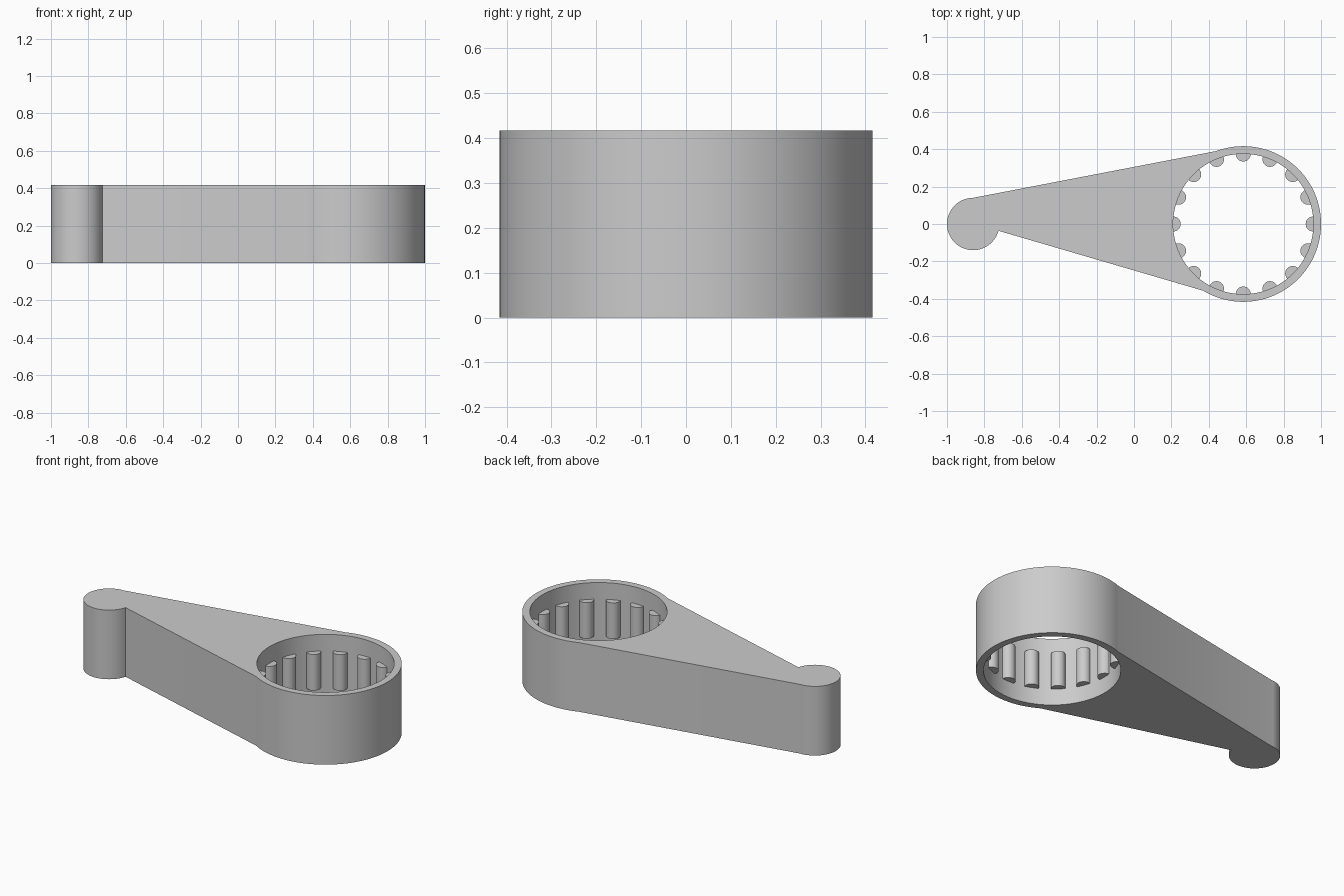
import bpy, bmesh
from math import radians, pi, cos, sin, atan2
from mathutils import Matrix

if "Cube" in bpy.data.objects:
    bpy.data.objects.remove(bpy.data.objects["Cube"])

HEIGHT = 0.417
RING_X, RING_R, HOLE_R = 0.584, 0.416, 0.375
KNOB_X, KNOB_R = -0.86, 0.14
ROLLERS, ROLLER_R, ROLLER_H = 16, 0.04, 0.217

grey = bpy.data.materials.new("plain grey")
grey.use_nodes = True
colour = (0.6, 0.6, 0.6, 1)
grey.diffuse_color = colour
grey.node_tree.nodes["Principled BSDF"].inputs["Base Color"].default_value = colour


def arc(cx, r, start, end, steps):
    """Points on a circle centred at (cx, 0), angles in degrees."""
    angles = [radians(start + (end - start) * i / steps) for i in range(steps + 1)]
    return [(cx + r * cos(a), r * sin(a)) for a in angles]


def finish(obj):
    obj.data.materials.clear()
    obj.data.materials.append(grey)
    bpy.ops.object.select_all(action="DESELECT")
    obj.select_set(True)
    bpy.context.view_layer.objects.active = obj
    bpy.ops.object.shade_smooth_by_angle(angle=radians(30))


# Lever body: ring and knob joined by straight flanks, with a round hole
outline = arc(RING_X, RING_R, -121, 110.5, 80) + arc(KNOB_X, KNOB_R, 90, 345, 56)
hole = arc(RING_X, HOLE_R, 0, 360, 96)[:-1]
curve = bpy.data.curves.new("lever_body", "CURVE")
curve.dimensions = "2D"
curve.fill_mode = "BOTH"
curve.extrude = HEIGHT / 2
for loop in (outline, hole):
    spline = curve.splines.new("POLY")
    spline.points.add(len(loop) - 1)
    for point, (x, y) in zip(spline.points, loop):
        point.co = (x, y, 0, 1)
    spline.use_cyclic_u = True
source = bpy.data.objects.new("body_profile", curve)
bpy.context.collection.objects.link(source)
bpy.context.view_layer.update()
mesh = bpy.data.meshes.new_from_object(
    source.evaluated_get(bpy.context.evaluated_depsgraph_get()))
bpy.data.objects.remove(source)

bm = bmesh.new()
bm.from_mesh(mesh)
bmesh.ops.remove_doubles(bm, verts=bm.verts, dist=0.0001)
bmesh.ops.translate(bm, verts=bm.verts, vec=(0, 0, HEIGHT / 2))
bmesh.ops.recalc_face_normals(bm, faces=bm.faces)
bm.to_mesh(mesh)
bm.free()
mesh.name = "lever_body"
body = bpy.data.objects.new("lever_body", mesh)
bpy.context.collection.objects.link(body)
finish(body)

# Rollers: upright pins half sunk in the wall of the hole
bm = bmesh.new()
for i in range(ROLLERS):
    a = 2 * pi * i / ROLLERS
    r = HOLE_R - 0.001
    place = Matrix.Translation((RING_X + r * cos(a), r * sin(a), HEIGHT / 2))
    bmesh.ops.create_cone(bm, cap_ends=True, segments=32, radius1=ROLLER_R,
                          radius2=ROLLER_R, depth=ROLLER_H, matrix=place)
mesh = bpy.data.meshes.new("hole_rollers")
bm.to_mesh(mesh)
bm.free()
rollers = bpy.data.objects.new("hole_rollers", mesh)
bpy.context.collection.objects.link(rollers)
finish(rollers)
